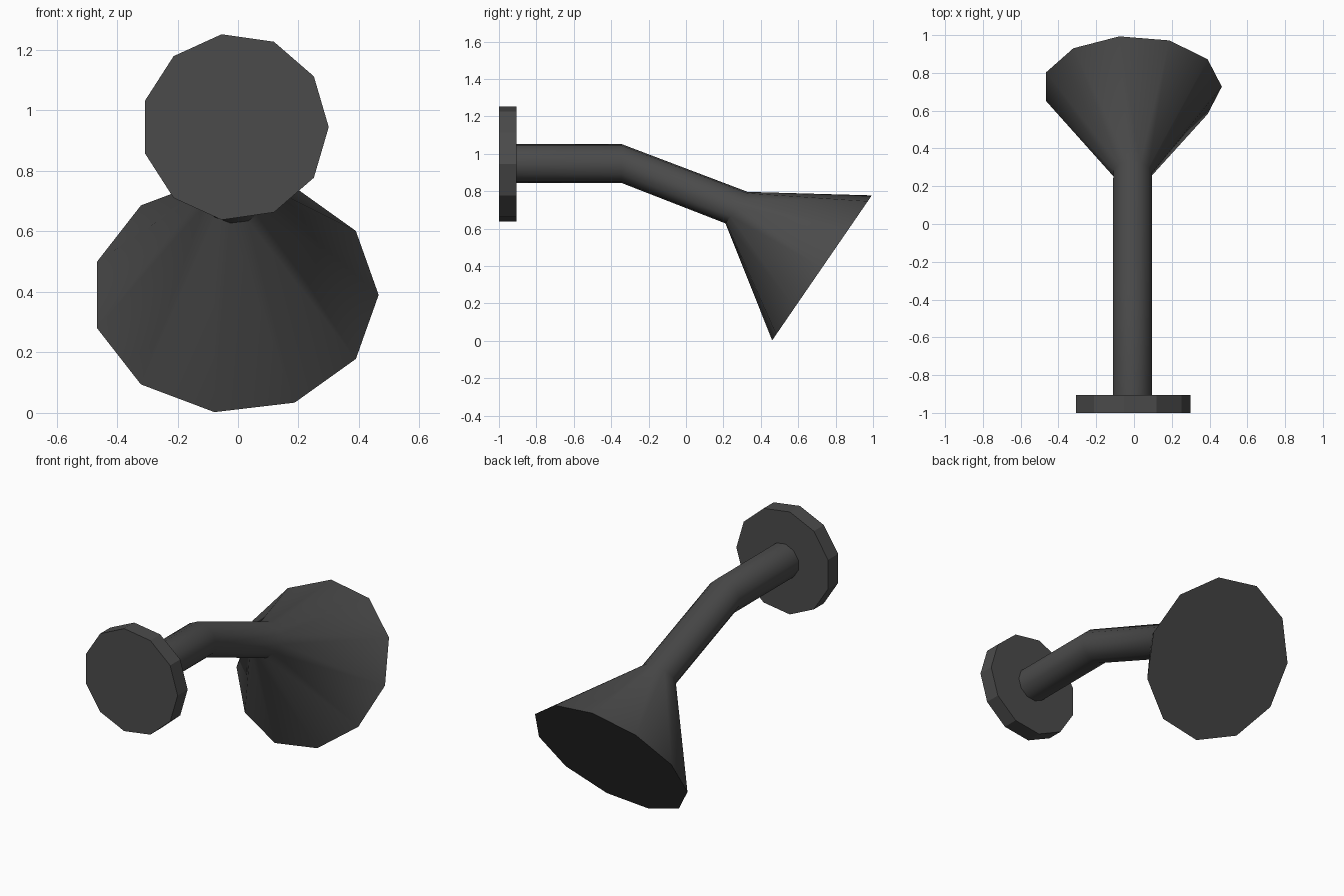
import bpy, bmesh, math
from mathutils import Vector

if "Cube" in bpy.data.objects:
    bpy.data.objects.remove(bpy.data.objects["Cube"])

SIDES = 11
CX = -0.01

mat = bpy.data.materials.new("dark_grey")
mat.diffuse_color = (0.07, 0.07, 0.07, 1)
mat.use_nodes = True
mat.node_tree.nodes["Principled BSDF"].inputs["Base Color"].default_value = mat.diffuse_color


def loft(name, rings, angle):
    """Capped tube through rings of (y, z, radius, tilt below horizontal in degrees)."""
    bm = bmesh.new()
    loops = []
    for y, z, r, tilt in rings:
        t = math.radians(tilt)
        up = Vector((0, math.sin(t), math.cos(t)))
        loop = []
        for k in range(SIDES):
            a = 2 * math.pi * k / SIDES
            p = Vector((CX, y, z)) + Vector((1, 0, 0)) * r * math.cos(a) + up * r * math.sin(a)
            loop.append(bm.verts.new(p))
        loops.append(loop)
    for a, b in zip(loops, loops[1:]):
        for i in range(SIDES):
            j = (i + 1) % SIDES
            bm.faces.new((a[i], a[j], b[j], b[i]))
    bm.faces.new(loops[0])
    bm.faces.new(loops[-1])
    bmesh.ops.recalc_face_normals(bm, faces=bm.faces)
    me = bpy.data.meshes.new(name)
    bm.to_mesh(me)
    bm.free()
    me.materials.append(mat)
    ob = bpy.data.objects.new(name, me)
    bpy.context.collection.objects.link(ob)
    bpy.ops.object.select_all(action='DESELECT')
    ob.select_set(True)
    bpy.context.view_layer.objects.active = ob
    bpy.ops.object.shade_smooth_by_angle(angle=math.radians(angle))


# wall plate (flat sided)
loft("wall_plate", [(-1.0, 0.945, 0.31, 0), (-0.905, 0.945, 0.31, 0)], 20)

# bent arm flaring into the lamp shade
loft("arm_and_shade", [
    (-0.91, 0.948, 0.105, 0),
    (-0.345, 0.948, 0.105, 0),
    (0.27, 0.712, 0.104, 35),
    (0.727, 0.39, 0.475, 34.5),
], 40)
